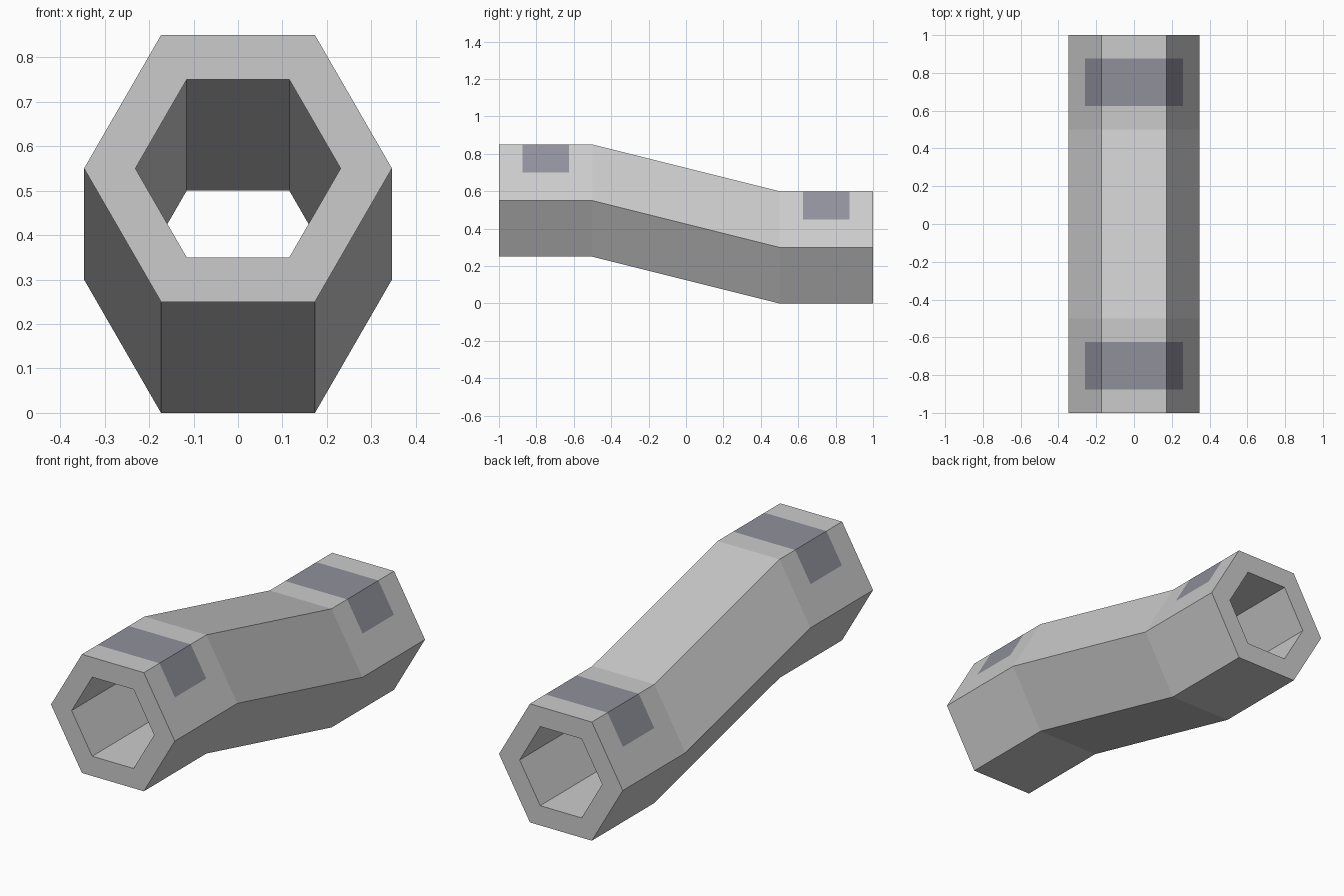
import bpy, bmesh, math

if "Cube" in bpy.data.objects:
    bpy.data.objects.remove(bpy.data.objects["Cube"])

# Materials: plain tube and darker marker bands
grey = bpy.data.materials.new("tube_grey")
grey.diffuse_color = (0.8, 0.8, 0.8, 1)
grey.use_nodes = True
grey.node_tree.nodes["Principled BSDF"].inputs["Base Color"].default_value = grey.diffuse_color
dark = bpy.data.materials.new("band_grey")
dark.diffuse_color = (0.28, 0.28, 0.33, 1)
dark.use_nodes = True
dark.node_tree.nodes["Principled BSDF"].inputs["Base Color"].default_value = dark.diffuse_color


def section(apothem):
    # Hexagon with an extra point halfway down each upper side
    r = apothem / math.cos(math.pi / 6)
    p = [(r * math.cos(math.radians(a)), r * math.sin(math.radians(a)))
         for a in range(0, 360, 60)]
    mid = lambda a, b: ((a[0] + b[0]) / 2, (a[1] + b[1]) / 2)
    return [p[0], mid(p[0], p[1]), p[1], p[2], mid(p[2], p[3]), p[3], p[4], p[5]]


# Path of the S-bend: (y, centre height); bands fill segments 1 and 5
path = [(-1, .55), (-.875, .55), (-.625, .55), (-.5, .55),
        (.5, .3), (.625, .3), (.875, .3), (1, .3)]
band_segments, band_sides = (1, 5), (1, 2, 3)

bm = bmesh.new()
outer, inner = [[[bm.verts.new((x, y, z + h)) for x, z in section(a)]
                 for y, h in path] for a in (0.3, 0.2)]


def skin(a, b, segment=None):
    for i in range(8):
        j = (i + 1) % 8
        f = bm.faces.new((a[i], a[j], b[j], b[i]))
        if segment in band_segments and i in band_sides:
            f.material_index = 1


# Outer wall, bore and end rims
for s in range(len(path) - 1):
    skin(outer[s], outer[s + 1], s)
    skin(inner[s + 1], inner[s])
skin(inner[0], outer[0])
skin(outer[-1], inner[-1])
bmesh.ops.recalc_face_normals(bm, faces=bm.faces)

mesh = bpy.data.meshes.new("bent_hex_tube")
bm.to_mesh(mesh)
bm.free()
mesh.materials.append(grey)
mesh.materials.append(dark)
tube = bpy.data.objects.new("bent_hex_tube", mesh)
bpy.context.collection.objects.link(tube)
